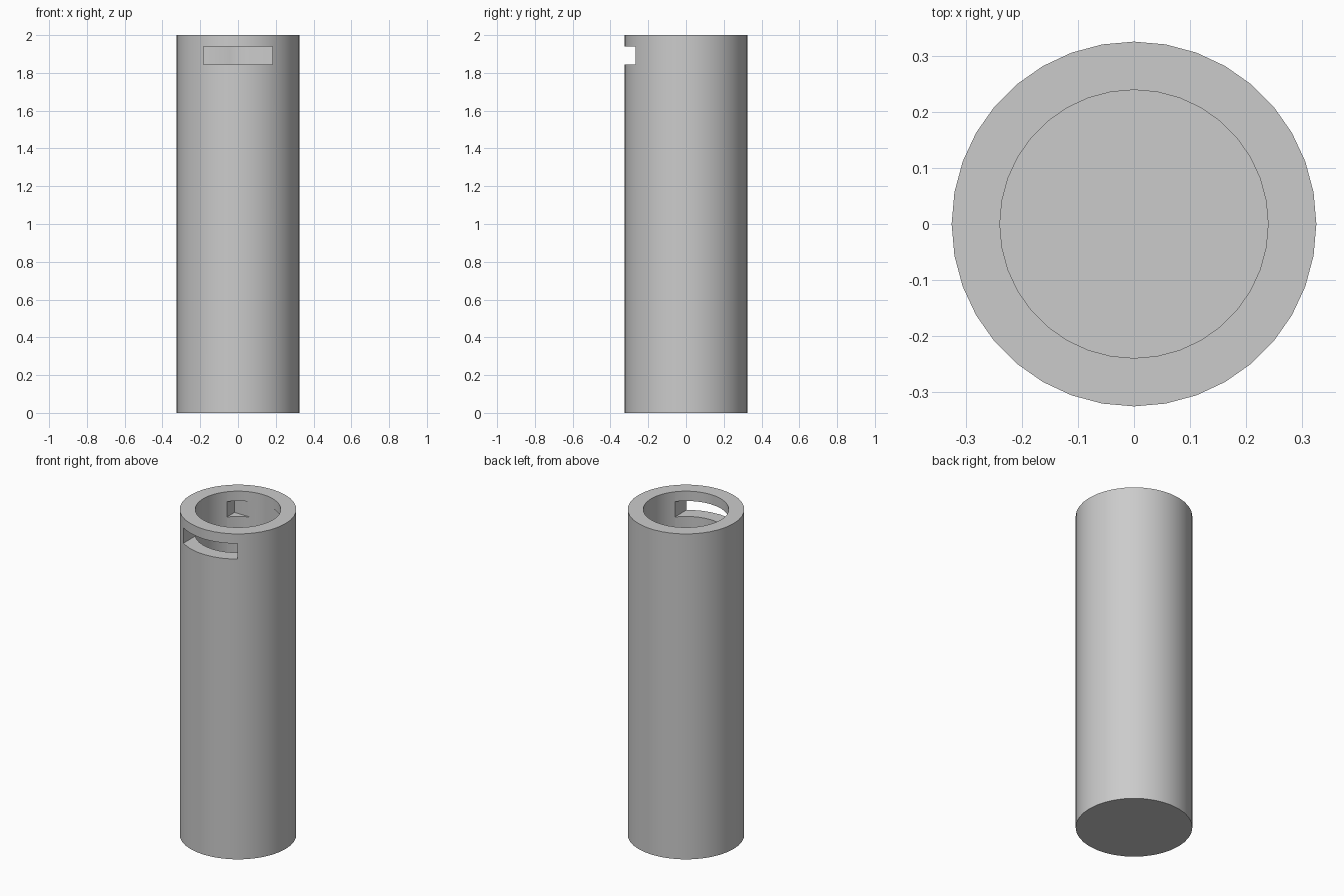
import bpy
import bmesh
import math
from mathutils import Matrix, Vector

default = bpy.data.objects.get("Cube")
if default:
    bpy.data.objects.remove(default, do_unlink=True)

OUTER, INNER = 0.325, 0.239
HEIGHT, FLOOR = 2.0, 0.086
SIDES = 36

grey = bpy.data.materials.new("plain_grey")
grey.use_nodes = True
colour = (0.6, 0.6, 0.6, 1)
grey.diffuse_color = colour
grey.node_tree.nodes["Principled BSDF"].inputs["Base Color"].default_value = colour


def make_object(name, bm):
    mesh = bpy.data.meshes.new(name)
    bmesh.ops.recalc_face_normals(bm, faces=bm.faces)
    bm.to_mesh(mesh)
    bm.free()
    mesh.materials.append(grey)
    obj = bpy.data.objects.new(name, mesh)
    bpy.context.collection.objects.link(obj)
    return obj


def cylinder(name, radius, bottom, top):
    bm = bmesh.new()
    bmesh.ops.create_cone(bm, cap_ends=True, segments=SIDES, radius1=radius,
                          radius2=radius, depth=top - bottom,
                          matrix=Matrix.Translation((0, 0, (bottom + top) / 2)))
    return make_object(name, bm)


def box(name, low, high):
    low, high = Vector(low), Vector(high)
    bm = bmesh.new()
    bmesh.ops.create_cube(bm, size=1, matrix=Matrix.Translation((low + high) / 2)
                          @ Matrix.Diagonal((high - low).to_4d()))
    return make_object(name, bm)


def cut(target, cutter):
    mod = target.modifiers.new("cut", 'BOOLEAN')
    mod.operation = 'DIFFERENCE'
    mod.solver = 'EXACT'
    mod.object = cutter
    bpy.context.view_layer.objects.active = target
    bpy.ops.object.modifier_apply(modifier=mod.name)
    bpy.data.objects.remove(cutter, do_unlink=True)


# Tall cup, closed at the bottom
tube = cylinder("tube_body", OUTER, 0, HEIGHT)
cut(tube, cylinder("bore_cutter", INNER, FLOOR, HEIGHT + 0.1))

# Front slot, which also nicks the inside of the back wall
cut(tube, box("slot_cutter", (-0.183, -0.5, 1.845), (0.183, 0.227, 1.94)))

# Smooth walls with sharp rims
bpy.ops.object.select_all(action='DESELECT')
tube.select_set(True)
bpy.context.view_layer.objects.active = tube
bpy.ops.object.shade_smooth_by_angle(angle=math.radians(30))
